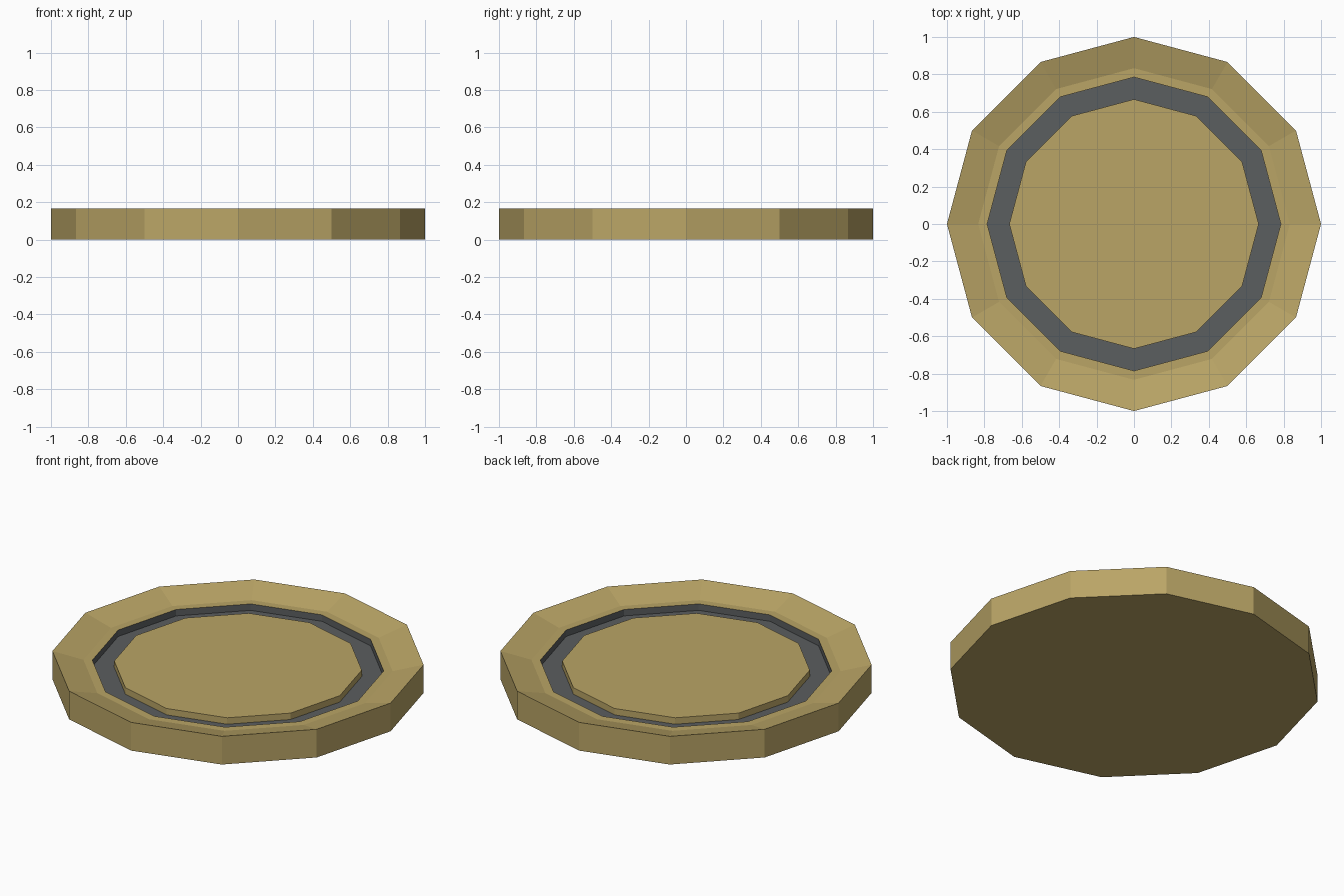
import bpy, bmesh
from math import cos, sin, tau

cube = bpy.data.objects.get("Cube")
if cube:
    bpy.data.objects.remove(cube)

SIDES = 12


def make_material(name, color):
    mat = bpy.data.materials.new(name)
    mat.use_nodes = True
    mat.diffuse_color = color
    mat.node_tree.nodes["Principled BSDF"].inputs["Base Color"].default_value = color
    return mat


tan = make_material("tan", (0.49, 0.375, 0.133, 1))
dark_grey = make_material("dark grey", (0.104, 0.112, 0.116, 1))

# Heights of the rim, the sunken plate and the groove floor
RIM, PLATE, FLOOR = 0.167, 0.122, 0.084

# Profile from the underside, round the rim and in to the plate:
# radius, height, material of the band that follows
profile = [
    (1.0, 0.0, 0),        # outer wall
    (1.0, RIM, 0),        # sloping rim
    (0.833, PLATE, 0),    # flat ledge
    (0.785, PLATE, 1),    # groove outer wall
    (0.785, FLOOR, 1),    # groove floor
    (0.667, FLOOR, 0),    # plate edge
    (0.667, PLATE, 0),    # plate
]

bm = bmesh.new()
rings = []
for radius, height, _ in profile:
    rings.append([bm.verts.new((radius * cos(tau * i / SIDES),
                                radius * sin(tau * i / SIDES), height))
                  for i in range(SIDES)])

# Bands between neighbouring rings
for (lower, upper), (_, _, index) in zip(zip(rings, rings[1:]), profile):
    for i in range(SIDES):
        j = (i + 1) % SIDES
        face = bm.faces.new((lower[i], lower[j], upper[j], upper[i]))
        face.material_index = index

# Underside and centre plate
bm.faces.new(rings[0][::-1])
bm.faces.new(rings[-1])
bmesh.ops.recalc_face_normals(bm, faces=bm.faces)

mesh = bpy.data.meshes.new("grooved_dish")
bm.to_mesh(mesh)
bm.free()
mesh.materials.append(tan)
mesh.materials.append(dark_grey)
dish = bpy.data.objects.new("grooved_dish", mesh)
bpy.context.collection.objects.link(dish)
